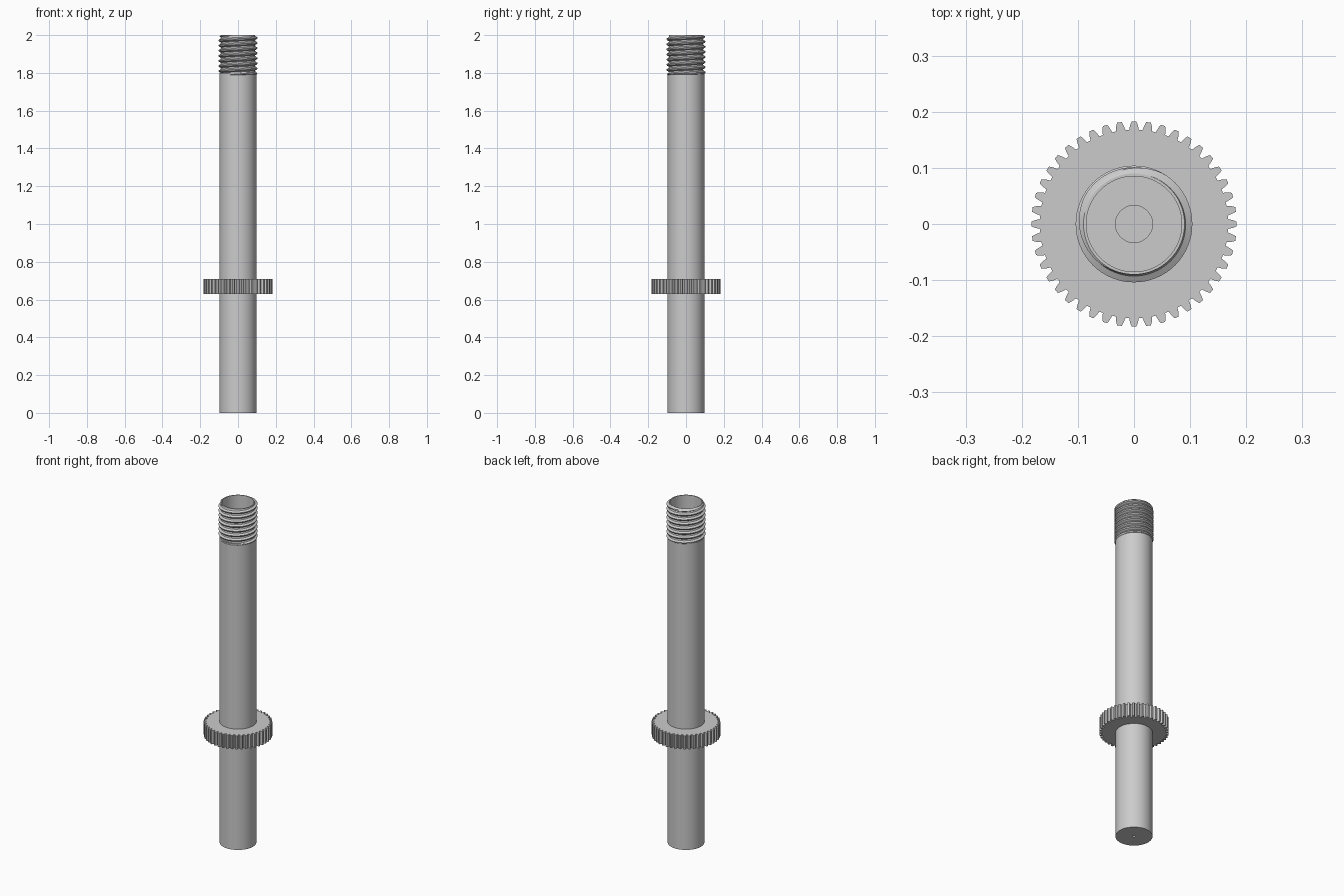
import bpy
import bmesh
from math import sin, cos, pi, radians

cube = bpy.data.objects.get("Cube")
if cube:
    bpy.data.objects.remove(cube, do_unlink=True)

steel = bpy.data.materials.new("grey_steel")
steel.use_nodes = True
GREY = (0.6, 0.6, 0.6, 1)
steel.diffuse_color = GREY
steel.node_tree.nodes["Principled BSDF"].inputs["Base Color"].default_value = GREY

SIDES = 64
SHAFT_R, SHOULDER = 0.098, 1.8
ROOT_R, CREST_R, BORE_R = 0.09, 0.104, 0.085
PITCH, THREAD_LOW, TOP = 0.027, 1.785, 2.0


def finish(name, bm, angle):
    bmesh.ops.remove_doubles(bm, verts=bm.verts, dist=1e-5)
    mesh = bpy.data.meshes.new(name)
    bm.to_mesh(mesh)
    bm.free()
    mesh.materials.append(steel)
    obj = bpy.data.objects.new(name, mesh)
    bpy.context.collection.objects.link(obj)
    bpy.ops.object.select_all(action='DESELECT')
    obj.select_set(True)
    bpy.context.view_layer.objects.active = obj
    bpy.ops.object.shade_smooth_by_angle(angle=radians(angle))
    return obj


def sheet(rows, point):
    """Wrap rows of points round the z axis; point(row, turn) gives (radius, z)."""
    bm = bmesh.new()
    grid = []
    for row in rows:
        ring = []
        for j in range(SIDES + 1):
            turn = j / SIDES
            r, z = point(row, turn)
            a = 2 * pi * (j % SIDES) / SIDES
            ring.append(bm.verts.new((r * cos(a), r * sin(a), z)))
        grid.append(ring)
    for low, high in zip(grid, grid[1:]):
        for j in range(SIDES):
            bm.faces.new((low[j], low[j + 1], high[j + 1], high[j]))
    return bm


def lathe(name, profile):
    return finish(name, sheet(profile, lambda p, turn: p), 35)


# Plain shaft, with a centre dimple at the foot and a small recess at the bore floor
lathe("shaft", [
    (0, 0.01), (0.008, 0.01), (0.008, 0), (SHAFT_R, 0), (SHAFT_R, SHOULDER),
    (0.033, SHOULDER), (0.033, SHOULDER - 0.02), (0, SHOULDER - 0.02)])

# Rim and inside wall of the hollow threaded end
lathe("bore_wall", [(ROOT_R, TOP), (BORE_R, TOP), (BORE_R, SHOULDER)])


# Helical thread, fading into the root at both ends
def thread_point(k, turn):
    z = min(max(THREAD_LOW + PITCH * (k / 4 + turn), THREAD_LOW), TOP)
    fade = min(1, (z - THREAD_LOW) / (0.3 * PITCH), (TOP - z) / (0.3 * PITCH))
    height = (0, 0.8, 1, 0.2)[k % 4]
    return ROOT_R + (CREST_R - ROOT_R) * height * max(fade, 0), z


turns = int((TOP - THREAD_LOW) / PITCH) + 2
finish("screw_thread", sheet(range(-4, 4 * turns + 1), thread_point), 35)

# Spur gear collar: tapered teeth, extruded upward
TEETH, GEAR_LOW, GEAR_HIGH = 44, 0.63, 0.71
bm = bmesh.new()
step = 2 * pi / TEETH
outline = []
for i in range(TEETH):
    for offset, r in ((-0.36, 0.168), (-0.26, 0.177), (-0.16, 0.183),
                      (0.16, 0.183), (0.26, 0.177), (0.36, 0.168)):
        a = (i + offset) * step
        outline.append((r * cos(a), r * sin(a)))
bottom = [bm.verts.new((x, y, GEAR_LOW)) for x, y in outline]
top = [bm.verts.new((x, y, GEAR_HIGH)) for x, y in outline]
bm.faces.new(top)
bm.faces.new(bottom[::-1])
for i in range(len(outline)):
    n = (i + 1) % len(outline)
    bm.faces.new((bottom[i], bottom[n], top[n], top[i]))
finish("gear_collar", bm, 20)
